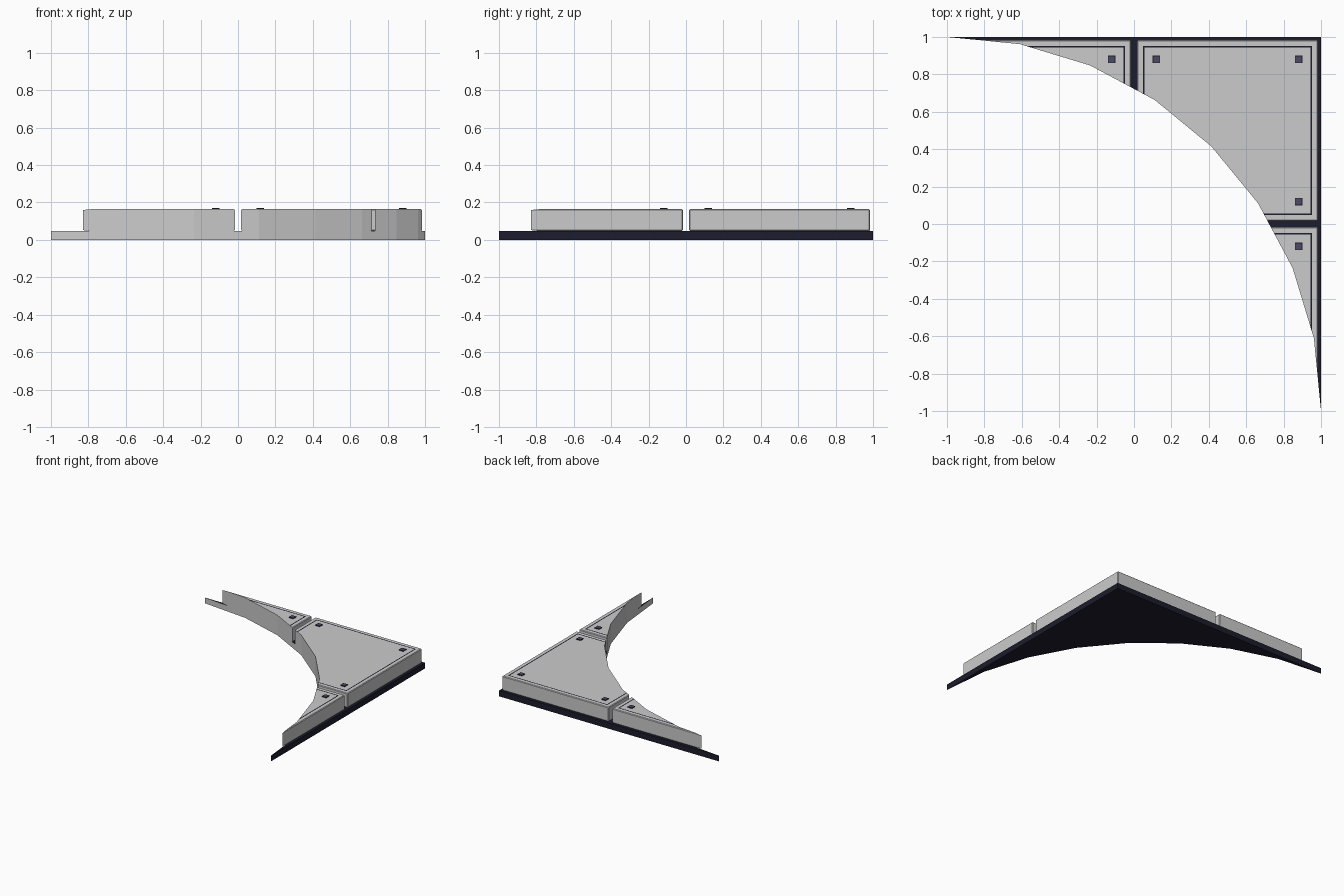
import bpy, bmesh, math
from mathutils import Matrix

if "Cube" in bpy.data.objects:
    bpy.data.objects.remove(bpy.data.objects["Cube"])


def material(name, color):
    m = bpy.data.materials.new(name)
    m.diffuse_color = (*color, 1)
    m.use_nodes = True
    m.node_tree.nodes["Principled BSDF"].inputs["Base Color"].default_value = m.diffuse_color
    return m


dark = material("dark_trim", (0.012, 0.012, 0.026))
blue = material("stud_blue", (0.07, 0.07, 0.125))


def make_object(name, bm, mats=()):
    me = bpy.data.meshes.new(name)
    bmesh.ops.recalc_face_normals(bm, faces=bm.faces[:])
    bm.to_mesh(me)
    bm.free()
    for m in mats:
        me.materials.append(m)
    ob = bpy.data.objects.new(name, me)
    bpy.context.collection.objects.link(ob)
    return ob


def prism(points, z0, z1):
    bm = bmesh.new()
    face = bm.faces.new([bm.verts.new((x, y, z0)) for x, y in points])
    top = bmesh.ops.extrude_face_region(bm, geom=[face])["geom"]
    bmesh.ops.translate(bm, vec=(0, 0, z1 - z0),
                        verts=[v for v in top if isinstance(v, bmesh.types.BMVert)])
    bmesh.ops.recalc_face_normals(bm, faces=bm.faces[:])
    return bm


# 32-sided circle around the front left corner
circle = [(-1 + 2 * math.cos(math.tau * i / 32), -1 + 2 * math.sin(math.tau * i / 32))
          for i in range(32)]

# base slab: dark, with a plain grey curved cut
bm = prism(circle[:9] + [(1, 1)], 0, 0.047)
for f in bm.faces:
    curved = abs(f.normal.z) < 0.5 and f.normal.x + f.normal.y < 0
    f.material_index = 1 if curved else 0
make_object("base_slab", bm, (dark, None))

# round cutter for the slabs on top
cutter = make_object("round_cutter", prism(circle, -0.5, 0.5))
cutter.hide_render = True
cutter.hide_viewport = False


# raised panel with a recessed dark border line, trimmed by the circle
def panel(name, cx, cy):
    size, z0, z1 = 0.966, 0.047, 0.165
    bm = bmesh.new()
    bmesh.ops.create_cube(bm, size=1, matrix=Matrix.Translation((cx, cy, (z0 + z1) / 2))
                          @ Matrix.Diagonal((size, size, z1 - z0, 1)))
    bmesh.ops.bevel(bm, geom=bm.edges[:], offset=0.005, segments=1, affect='EDGES')
    bm.normal_update()
    top = max(bm.faces, key=lambda f: f.calc_center_median().z)
    bmesh.ops.inset_region(bm, faces=[top], thickness=0.037)
    ring = bmesh.ops.inset_region(bm, faces=[top], thickness=0.013)["faces"]
    for f in ring:
        f.material_index = 1
    ob = make_object(name, bm, (None, dark))
    mod = ob.modifiers.new("trim", 'BOOLEAN')
    mod.object = cutter
    mod.operation = 'DIFFERENCE'
    mod.solver = 'EXACT'
    bpy.context.view_layer.objects.active = ob
    bpy.ops.object.modifier_apply(modifier=mod.name)


panel("main_panel", 0.5, 0.5)
panel("left_panel", -0.5, 0.5)
panel("front_panel", 0.5, -0.5)


# small square studs in the panel corners
def stud(x, y):
    bm = bmesh.new()
    bmesh.ops.create_cube(bm, size=1, matrix=Matrix.Translation((x, y, 0.166))
                          @ Matrix.Diagonal((0.04, 0.04, 0.01, 1)))
    bm.normal_update()
    top = max(bm.faces, key=lambda f: f.calc_center_median().z)
    bmesh.ops.inset_region(bm, faces=[top], thickness=0.006)
    top.material_index = 1
    make_object("corner_stud", bm, (dark, blue))


for x, y in [(0.12, 0.88), (0.88, 0.88), (0.88, 0.12), (-0.12, 0.88), (0.88, -0.12)]:
    stud(x, y)

bpy.data.objects.remove(cutter)
